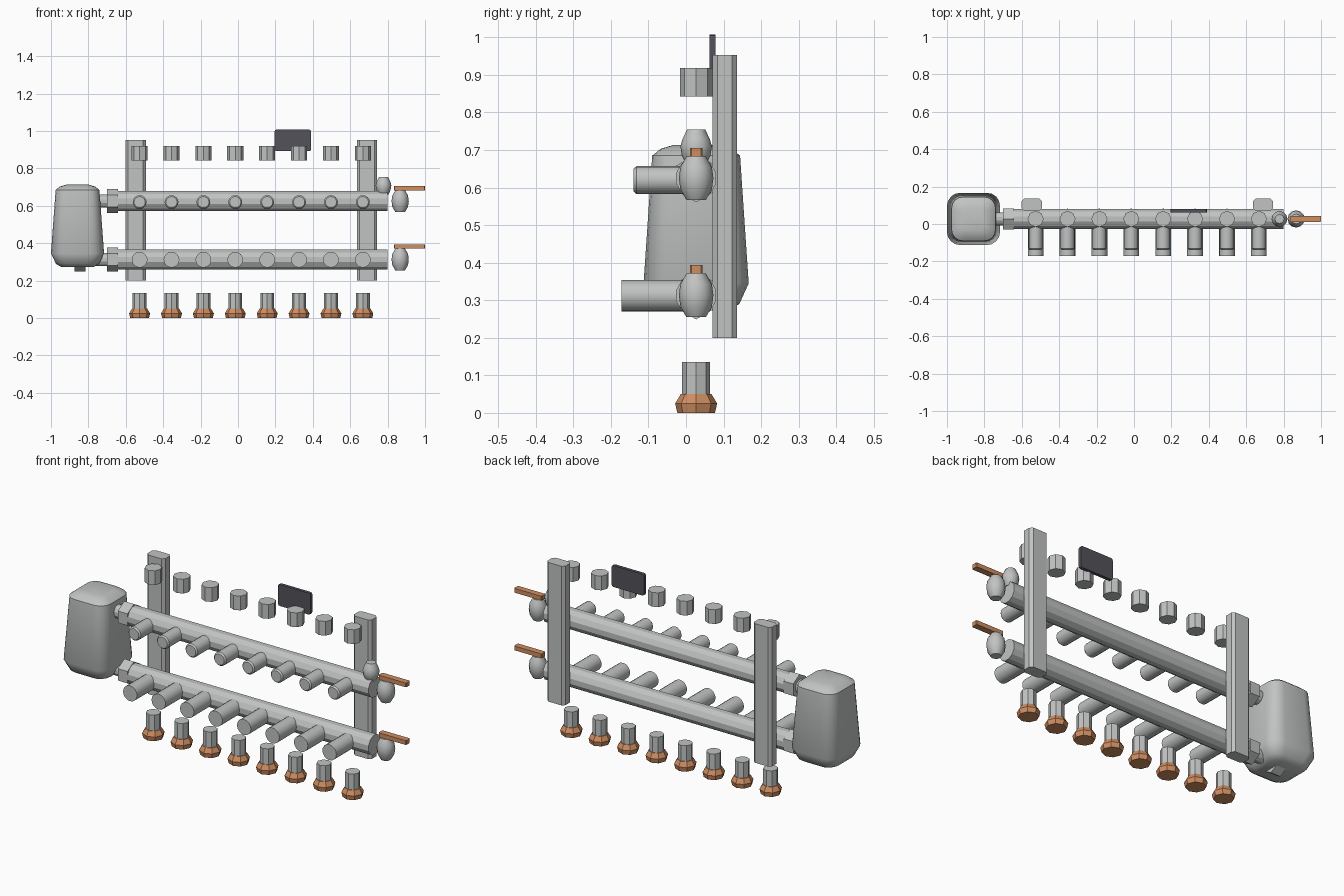
import bpy, math
from mathutils import Matrix, Vector

cube = bpy.data.objects.get("Cube")
if cube:
    bpy.data.objects.remove(cube)


def material(name, rgb):
    m = bpy.data.materials.new(name)
    m.use_nodes = True
    m.diffuse_color = (*rgb, 1)
    m.node_tree.nodes["Principled BSDF"].inputs["Base Color"].default_value = (*rgb, 1)
    return m


STEEL = material("light_grey", (0.53, 0.55, 0.54))
COPPER = material("copper", (0.62, 0.27, 0.12))
DARK = material("charcoal", (0.085, 0.085, 0.1))
CY = 0.027                      # shared depth of the pipework
UPPER, LOWER = 0.625, 0.313     # heights of the two bars


def make(name, verts, faces, mat, smooth=None):
    mesh = bpy.data.meshes.new(name)
    mesh.from_pydata(verts, [], faces)
    mesh.materials.append(mat)
    ob = bpy.data.objects.new(name, mesh)
    bpy.context.collection.objects.link(ob)
    if smooth:
        bpy.ops.object.select_all(action="DESELECT")
        ob.select_set(True)
        bpy.context.view_layer.objects.active = ob
        bpy.ops.object.shade_smooth_by_angle(angle=math.radians(smooth))
    return ob


def loft(name, rings, mat, smooth=None):
    """Skin a stack of equal-length rings and cap both ends."""
    n = len(rings[0])
    faces = [(k * n + i, k * n + (i + 1) % n, (k + 1) * n + (i + 1) % n, (k + 1) * n + i)
             for k in range(len(rings) - 1) for i in range(n)]
    faces += [tuple(reversed(range(n))), tuple(range((len(rings) - 1) * n, len(rings) * n))]
    return make(name, [v for r in rings for v in r], faces, mat, smooth)


def lathe(name, origin, axis, profile, sides, mat, turn=0.0, smooth=None):
    """Revolve (distance, radius) pairs about an axis through origin."""
    turns = {"x": Matrix.Rotation(math.pi / 2, 3, "Y"),
             "y": Matrix.Rotation(math.pi / 2, 3, "X"),   # points to the front
             "z": Matrix.Identity(3)}
    rings = []
    for d, r in profile:
        angles = [2 * math.pi * (i + turn) / sides for i in range(sides)]
        rings.append([Vector(origin) + turns[axis] @ Vector((r * math.cos(a), r * math.sin(a), d))
                      for a in angles])
    return loft(name, rings, mat, smooth)


def rounded_rect(cx, cy, z, hx, hy, r, steps=4):
    ring = []
    for q, (sx, sy) in enumerate([(1, 1), (-1, 1), (-1, -1), (1, -1)]):
        for s in range(steps + 1):
            a = math.pi / 2 * (q + s / steps)
            ring.append((cx + sx * (hx - r) + r * math.cos(a),
                         cy + sy * (hy - r) + r * math.sin(a), z))
    return ring


# Rounded, tapering tank
tank = [(0.272, 0.085, 0.085), (0.29, 0.115, 0.115), (0.345, 0.142, 0.14),
        (0.685, 0.117, 0.117), (0.703, 0.095, 0.095), (0.713, 0.062, 0.062)]
loft("tank", [rounded_rect(-0.858, CY, z, hx, hy, hx * 0.5) for z, hx, hy in tank], STEEL, 35)

# Mounting posts with chamfered edges
for name, x in (("right_post", -0.547), ("left_post", 0.69)):
    loft(name, [rounded_rect(x, 0.103, z, 0.054, 0.033, 0.014, 1) for z in (0.2, 0.953)], STEEL)

# Two bars with hex unions, end valves and lever handles
for level, z in (("upper", UPPER), ("lower", LOWER)):
    lathe(level + "_bar", (0, CY, z), "x", [(-0.65, 0.055), (0.8, 0.055)], 12, STEEL, 0.5)
    lathe(level + "_tank_pipe", (0, CY, z), "x", [(-0.86, 0.036), (-0.69, 0.036)], 12, STEEL, 0.5)
    for name, x in (("_union_nut", -0.7), ("_tank_nut", -0.873)):
        lathe(level + name, (x, CY, z), "x", [(0, 0.064), (0.058, 0.064)], 6, STEEL)
    lathe(level + "_valve", (0.867, CY, z), "z",
          [(-0.058, 0.026), (-0.03, 0.042), (0, 0.046), (0.03, 0.042), (0.058, 0.026)],
          12, STEEL, 0, 40)
    loft(level + "_handle", [rounded_rect(0.917, CY, z + h, 0.083, 0.017, 0.004, 1)
                             for h in (0.058, 0.081)], COPPER)

# Air vent on top of the upper bar
lathe("air_vent", (0.778, CY, UPPER), "z",
      [(0.035, 0.026), (0.06, 0.038), (0.085, 0.042), (0.105, 0.036), (0.13, 0.024)],
      12, STEEL, 0, 40)

# Eight circuits: caps, front ports, spigots and copper nuts
for i in range(8):
    x = -0.526 + 0.1705 * i
    n = f"_{i + 1}"
    lathe("top_cap" + n, (x, CY, 0.842), "z", [(0, 0.043), (0.077, 0.043)], 8, STEEL)
    lathe("upper_port" + n, (x, 0, 0.62), "y",
          [(-0.02, 0.037), (0.132, 0.037), (0.14, 0.03)], 16, STEEL, 0, 30)
    lathe("lower_port" + n, (x, 0, 0.312), "y", [(-0.02, 0.042), (0.172, 0.042)], 16, STEEL, 0, 30)
    lathe("spigot" + n, (x, CY, 0.04), "z", [(0, 0.037), (0.095, 0.037)], 8, STEEL)
    lathe("copper_nut" + n, (x, CY, 0), "z",
          [(0, 0.05), (0.025, 0.056), (0.05, 0.041)], 8, COPPER)

# Dark display plate
plate = rounded_rect(0.293, 0.95, 0, 0.097, 0.058, 0.01, 2)
loft("display_plate", [[(x, y, z) for x, z, _ in plate] for y in (0.079, 0.062)], DARK)
